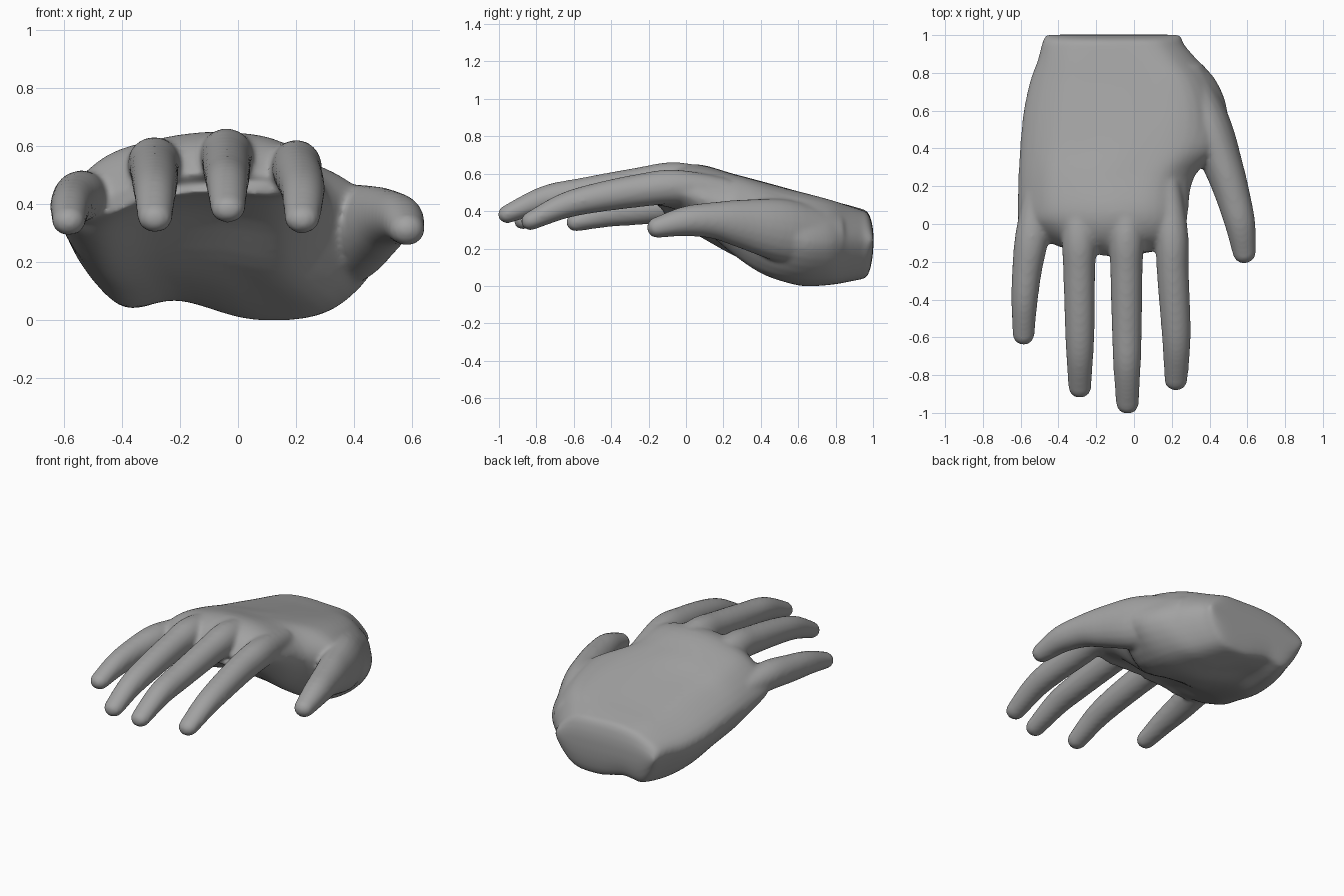
import bpy, bmesh, math
from mathutils import Vector

if "Cube" in bpy.data.objects:
    bpy.data.objects.remove(bpy.data.objects["Cube"])


def catmull(p0, p1, p2, p3, t):
    """Smooth interpolation between p1 and p2, component by component."""
    return [0.5 * (2 * b + (c - a) * t + (2 * a - 5 * b + 4 * c - d) * t * t
                   + (3 * b - a - 3 * c + d) * t ** 3)
            for a, b, c, d in zip(p0, p1, p2, p3)]


def smooth_path(pts, steps, closed=False):
    n, out = len(pts), []
    for i in range(n if closed else n - 1):
        if closed:
            q = [pts[(i + k) % n] for k in (-1, 0, 1, 2)]
        else:
            q = [pts[min(max(i + k, 0), n - 1)] for k in (-1, 0, 1, 2)]
        out += [catmull(*q, s / steps) for s in range(steps)]
    return out if closed else out + [list(pts[-1])]


def loft(bm, loops):
    """Closed skin through a row of equal-sized loops."""
    rings = [[bm.verts.new(p) for p in loop] for loop in loops]
    n = len(rings[0])
    for a, b in zip(rings, rings[1:]):
        for i in range(n):
            j = (i + 1) % n
            bm.faces.new((a[i], a[j], b[j], b[i]))
    bm.faces.new(rings[0][::-1])
    bm.faces.new(rings[-1])


def finger(bm, pts, sides=20):
    """Oval tube through (x, y, z, half width, half height) with a round tip."""
    path = smooth_path(pts, 5)
    end, before = Vector(path[-1][:3]), Vector(path[-2][:3])
    direction = (end - before).normalized()
    w, h = path[-1][3:]
    for k in range(1, 7):
        a = k * math.pi / 2 / 6.3
        c = end + direction * math.sin(a) * w
        path.append([*c, w * math.cos(a), h * math.cos(a)])
    loops = []
    for i, (x, y, z, rx, rz) in enumerate(path):
        t = Vector(path[min(i + 1, len(path) - 1)][:3]) - Vector(path[max(i - 1, 0)][:3])
        side = t.cross(Vector((0, 0, 1))).normalized()
        up = side.cross(t).normalized()
        loops.append([Vector((x, y, z)) + side * (rx + .004) * math.cos(a)
                      + up * (rz + .004) * math.sin(a)
                      for a in (2 * math.pi * k / sides for k in range(sides))])
    loft(bm, loops)


bm = bmesh.new()

# Palm sections: y, web curve, left x, right x, left z, right z, four top z, four bottom z
palm = [
    (-.175, .6, -.595, .27, .40, .48, .42, .485, .505, .49, .36, .42, .44, .43),
    (-.08, .35, -.615, .28, .40, .50, .505, .585, .61, .585, .33, .40, .425, .415),
    (.06, 0, -.617, .287, .38, .48, .55, .62, .65, .615, .27, .34, .365, .34),
    (.25, 0, -.613, .32, .35, .40, .52, .58, .60, .57, .17, .20, .20, .18),
    (.42, 0, -.603, .47, .33, .36, .485, .535, .555, .52, .11, .12, .08, .08),
    (.60, 0, -.585, .495, .30, .25, .445, .49, .505, .475, .06, .07, .005, .04),
    (.76, 0, -.55, .435, .28, .23, .41, .45, .46, .44, .05, .07, .008, .035),
    (.87, 0, -.51, .335, .28, .24, .39, .425, .43, .405, .06, .07, .025, .05),
    (.95, 0, -.49, .265, .28, .24, .37, .405, .405, .38, .08, .08, .04, .065),
]
U = (.15, .35, .6, .85)
sections = []
for y, bend, xl, xr, zl, zr, *z in smooth_path(palm, 4):
    xs = [xl + (xr - xl) * u for u in U]
    ring = ([(xl, zl)] + list(zip(xs, z[:4])) + [(xr, zr)] + list(zip(xs[::-1], z[:3:-1])))
    ring = [(x, y + bend * (x + .1) ** 2, h) for x, h in ring]
    sections.append(smooth_path(ring, 5, closed=True))

# Wrist end bulges like the side of a barrel lying across the arm
rim = sections[-1]
for k in range(1, 7):
    a = k * math.pi / 2 / 6.8
    sections.append([(-.115 + (x + .115) * (1 - .05 * math.sin(a)), y + .053 * math.sin(a),
                      .25 + (z - .25) * math.cos(a)) for x, y, z in rim])
loft(bm, sections)

# Little, ring, middle and index fingers, then the thumb
finger(bm, [(-.51, .16, .41, .07, .07), (-.54, -.06, .428, .085, .085), (-.567, -.25, .41, .075, .08),
            (-.58, -.42, .386, .065, .068), (-.585, -.585, .342, .055, .047)])
finger(bm, [(-.29, .20, .51, .07, .07), (-.29, -.06, .54, .088, .088), (-.29, -.25, .52, .081, .083),
            (-.287, -.52, .475, .076, .075), (-.287, -.70, .43, .068, .066), (-.287, -.865, .354, .057, .048)])
finger(bm, [(-.04, .20, .54, .07, .07), (-.04, -.05, .57, .088, .088), (-.04, -.25, .545, .082, .085),
            (-.038, -.55, .50, .076, .075), (-.037, -.75, .465, .069, .068), (-.035, -.95, .386, .057, .046)])
finger(bm, [(.17, .22, .50, .07, .07), (.20, -.05, .53, .083, .088), (.205, -.25, .51, .081, .085),
            (.22, -.50, .467, .076, .074), (.225, -.66, .425, .069, .064), (.222, -.825, .35, .058, .047)])
finger(bm, [(.25, .78, .24, .13, .15), (.39, .52, .295, .12, .165), (.475, .30, .333, .10, .127),
            (.523, .15, .35, .088, .095), (.562, 0, .346, .077, .077), (.584, -.15, .313, .059, .053)])
bmesh.ops.recalc_face_normals(bm, faces=bm.faces)

mesh = bpy.data.meshes.new("hand")
bm.to_mesh(mesh)
bm.free()
hand = bpy.data.objects.new("hand", mesh)
bpy.context.collection.objects.link(hand)

skin = bpy.data.materials.new("plain grey")
skin.diffuse_color = (.36, .36, .36, 1)
skin.use_nodes = True
skin.node_tree.nodes["Principled BSDF"].inputs["Base Color"].default_value = skin.diffuse_color
mesh.materials.append(skin)

# Fuse the parts into one skin and soften the joins
remesh = hand.modifiers.new("fuse", 'REMESH')
remesh.mode = 'VOXEL'
remesh.voxel_size = .012
remesh.use_smooth_shade = True
soften = hand.modifiers.new("soften", 'SMOOTH')
soften.factor = .5
soften.iterations = 12
